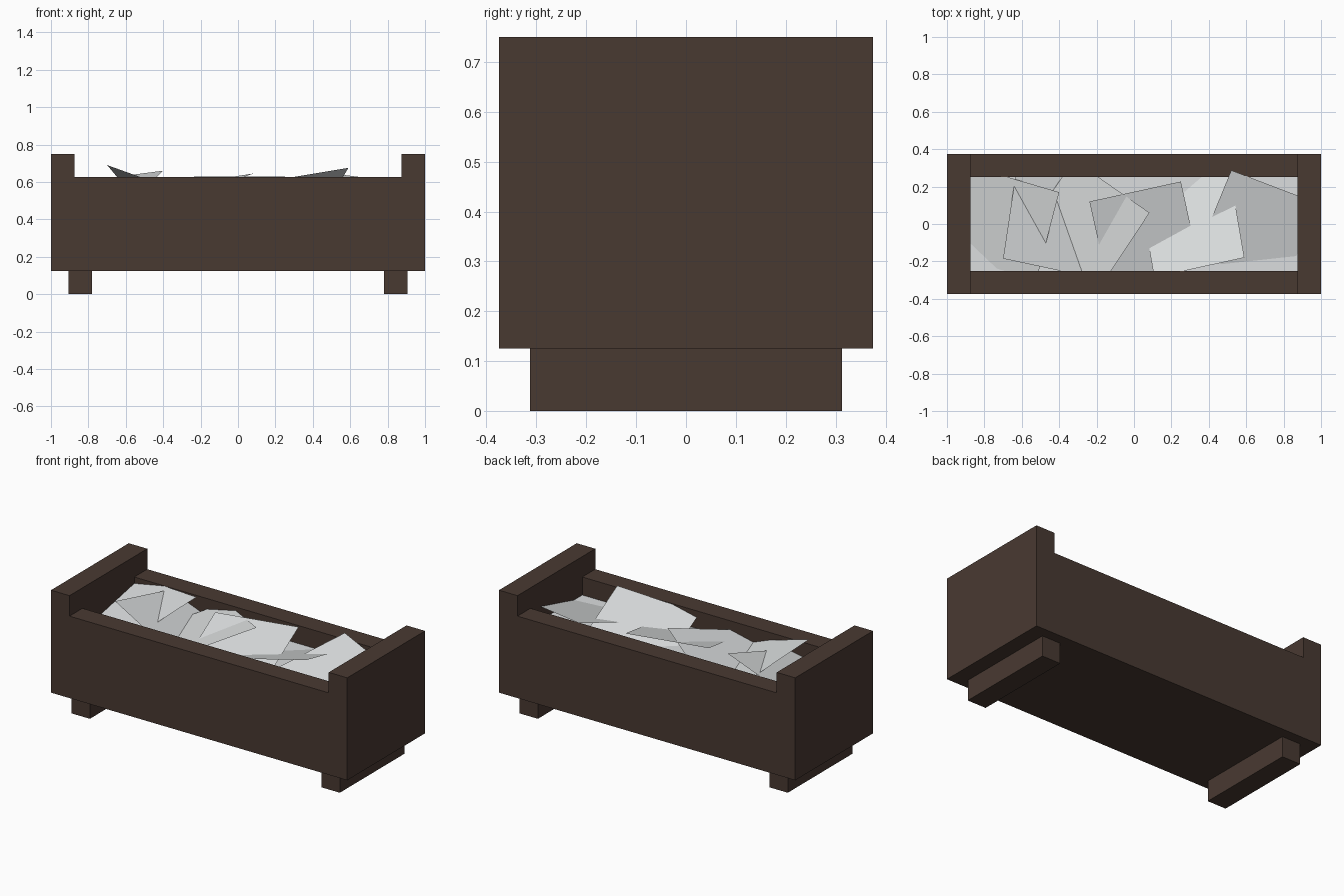
import bpy
from mathutils import Vector

cube = bpy.data.objects.get("Cube")
if cube:
    bpy.data.objects.remove(cube, do_unlink=True)


def material(name, rgb):
    m = bpy.data.materials.new(name)
    m.use_nodes = True
    m.diffuse_color = (*rgb, 1)
    m.node_tree.nodes["Principled BSDF"].inputs["Base Color"].default_value = (*rgb, 1)
    return m


wood = material("dark wood", (0.066, 0.041, 0.031))
pale = material("pale sheet", (0.71, 0.73, 0.735))


def add_mesh(name, verts, faces, mat):
    me = bpy.data.meshes.new(name)
    me.from_pydata(verts, [], faces)
    me.materials.append(mat)
    ob = bpy.data.objects.new(name, me)
    bpy.context.collection.objects.link(ob)
    return ob


def box(name, x, y, z):
    """Box between the (low, high) limits on each axis."""
    verts = [(i, j, k) for i in x for j in y for k in z]
    faces = [(0, 1, 3, 2), (4, 6, 7, 5), (0, 4, 5, 1),
             (2, 3, 7, 6), (0, 2, 6, 4), (1, 5, 7, 3)]
    return add_mesh(name, verts, faces, wood)


def sheet(name, corner, edge, slope, turn):
    """Tilted square: start corner, plan direction of one edge, slope (dz/dx, dz/dy), side of second edge."""
    a, b = slope
    normal = Vector((-a, -b, 1)).normalized()
    u = Vector((edge[0], edge[1], a * edge[0] + b * edge[1])).normalized()
    v = normal.cross(u) * turn
    p, size = Vector(corner), 0.5
    verts = [p, p + u * size, p + (u + v) * size, p + v * size]
    face = (0, 1, 2, 3) if turn > 0 else (0, 3, 2, 1)
    return add_mesh(name, verts, [face], pale)


# Trough: tall ends, lower long sides, foot rails
for side, s in (("left", 1), ("right", -1)):
    box(side + "_end", sorted((s * 0.875, s)), (-0.375, 0.375), (0.125, 0.75))
    box(side + "_foot", sorted((s * 0.781, s * 0.906)), (-0.3125, 0.3125), (0, 0.125))
for side, s in (("back", 1), ("front", -1)):
    box(side + "_side", (-0.875, 0.875), sorted((s * 0.25, s * 0.375)), (0.125, 0.625))
box("floor", (-0.875, 0.875), (-0.25, 0.25), (0.125, 0.25))

# Level filling
add_mesh("filling", [(-0.875, -0.25, 0.515), (0.875, -0.25, 0.515),
                     (0.875, 0.25, 0.515), (-0.875, 0.25, 0.515)], [(0, 1, 2, 3)], pale)

# Loose sheets poking out of the filling
sheets = [
    ((-0.70, -0.185, 0.69), (0.28, -0.06), (-0.385, -0.12), 1),
    ((-0.40, 0.17, 0.66), (-0.29, 0.085), (0.19, 0.20), 1),
    ((0.083, 0.06, 0.645), (-0.278, 0.194), (0.22, 0.094), 1),
    ((-0.238, 0.12, 0.63), (0.488, 0.107), (-0.055, 0.25), -1),
    ((0.59, -0.18, 0.675), (-0.32, -0.07), (0.221, -0.254), -1),
    ((0.52, 0.287, 0.643), (0.355, -0.135), (-0.028, 0.258), -1),
]
for i, args in enumerate(sheets, 1):
    sheet(f"loose_sheet_{i}", *args)
